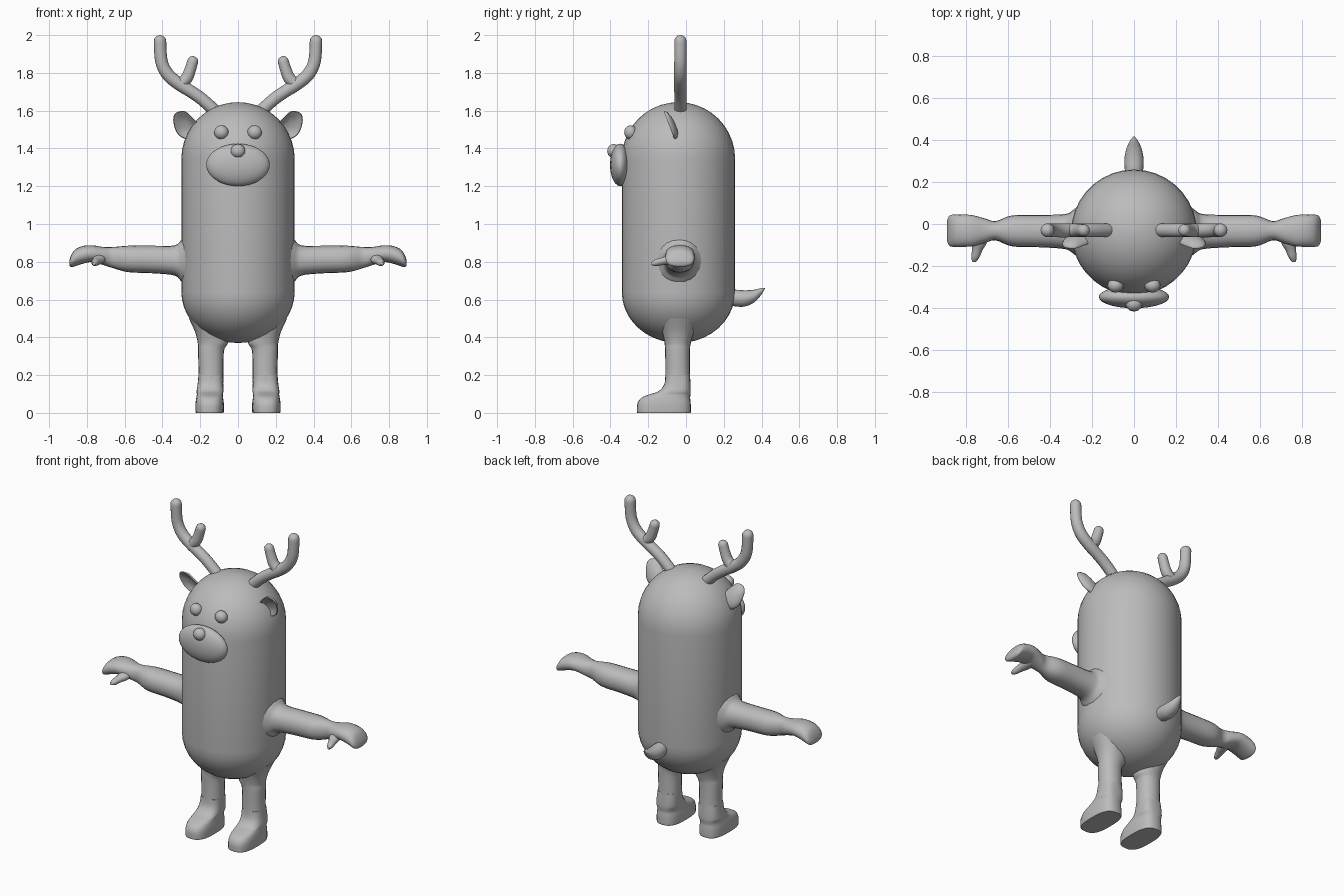
import bpy, bmesh, math
from mathutils import Vector

if "Cube" in bpy.data.objects:
    bpy.data.objects.remove(bpy.data.objects["Cube"])

grey = bpy.data.materials.new("plain grey")
grey.diffuse_color = (0.5, 0.5, 0.5, 1)
grey.use_nodes = True
grey.node_tree.nodes["Principled BSDF"].inputs["Base Color"].default_value = grey.diffuse_color


def smooth_rows(rows, steps=4):
    """Catmull-Rom interpolation of tuples of numbers."""
    out = []
    for i in range(len(rows) - 1):
        a, b, c, d = rows[max(i - 1, 0)], rows[i], rows[i + 1], rows[min(i + 2, len(rows) - 1)]
        for k in range(steps):
            t = k / steps
            out.append(tuple(
                0.5 * (2 * q + (r - p) * t + (2 * p - 5 * q + 4 * r - s) * t * t
                       + (3 * q - p - 3 * r + s) * t ** 3)
                for p, q, r, s in zip(a, b, c, d)))
    out.append(tuple(rows[-1]))
    return out


def finish(obj, mirror, angle):
    obj.data.materials.append(grey)
    if mirror:
        obj.modifiers.new("Mirror", 'MIRROR')
    bpy.ops.object.select_all(action='DESELECT')
    obj.select_set(True)
    bpy.context.view_layer.objects.active = obj
    bpy.ops.object.shade_smooth_by_angle(angle=math.radians(angle))


def skin(name, rings, mirror=False, angle=50):
    """Bridge a list of equal point rings and cap both ends."""
    bm = bmesh.new()
    vr = [[bm.verts.new(p) for p in ring] for ring in rings]
    n = len(rings[0])
    for a, b in zip(vr, vr[1:]):
        for i in range(n):
            j = (i + 1) % n
            bm.faces.new((a[i], a[j], b[j], b[i]))
    bm.faces.new(vr[0][::-1])
    bm.faces.new(vr[-1])
    bmesh.ops.recalc_face_normals(bm, faces=bm.faces)
    me = bpy.data.meshes.new(name)
    bm.to_mesh(me)
    bm.free()
    obj = bpy.data.objects.new(name, me)
    bpy.context.collection.objects.link(obj)
    finish(obj, mirror, angle)
    return obj


def loft(name, axis, rows, mirror=False, n=20, power=2.0, steps=4):
    """Rows are (position on axis, two centres, two radii)."""
    rings = []
    for t, c1, c2, r1, r2 in smooth_rows(rows, steps):
        ring = []
        for i in range(n):
            a = 2 * math.pi * i / n
            ca, sa = math.cos(a), math.sin(a)
            p = [0, 0, 0]
            p[axis] = t
            p[(axis + 1) % 3] = c1 + max(r1, 0.001) * math.copysign(abs(ca) ** (2 / power), ca)
            p[(axis + 2) % 3] = c2 + max(r2, 0.001) * math.copysign(abs(sa) ** (2 / power), sa)
            ring.append(p)
        rings.append(ring)
    return skin(name, rings, mirror)


def antler(name, path, y):
    """Round-tipped tube along (x, z, radius) points."""
    pts = smooth_rows(path, 5)
    x, z, r = pts[-1]
    d = Vector((x - pts[-2][0], z - pts[-2][1])).normalized()
    for k in range(1, 6):
        a = math.pi / 2 * k / 5.2
        pts.append((x + d.x * r * math.sin(a), z + d.y * r * math.sin(a), r * math.cos(a)))
    rings = []
    for i, (x, z, r) in enumerate(pts):
        p, q = pts[max(i - 1, 0)], pts[min(i + 1, len(pts) - 1)]
        t = Vector((q[0] - p[0], q[1] - p[1])).normalized()
        rings.append([(x - t.y * r * math.cos(a), y + r * math.sin(a), z + t.x * r * math.cos(a))
                      for a in (2 * math.pi * k / 14 for k in range(14))])
    skin(name, rings, True)


def ball(name, loc, scale, mirror=False):
    bm = bmesh.new()
    bmesh.ops.create_uvsphere(bm, u_segments=28, v_segments=18, radius=1)
    for v in bm.verts:
        v.co = Vector(loc) + v.co * Vector(scale)
    me = bpy.data.meshes.new(name)
    bm.to_mesh(me)
    bm.free()
    obj = bpy.data.objects.new(name, me)
    bpy.context.collection.objects.link(obj)
    finish(obj, mirror, 60)


# Capsule body with rounded ends
R, CY = 0.3, -0.04
profile = []
for k in range(11):
    a = math.pi / 2 * (1 - k / 10)
    profile.append((0.64 - 0.27 * math.sin(a), 0, CY, R * math.cos(a), R * math.cos(a)))
for k in range(11):
    a = math.pi / 2 * k / 10
    profile.append((1.345 + 0.3 * math.sin(a), 0, CY, R * math.cos(a), R * math.cos(a)))
loft("body", 2, [(z, cx, cy, r1, r2) for z, cx, cy, r1, r2 in profile], n=36, steps=1)

# Legs flaring into the hips, with feet pointing forward
loft("leg", 2, [
    (0.50, 0.145, -0.04, 0.115, 0.11), (0.43, 0.14, -0.042, 0.088, 0.085),
    (0.37, 0.133, -0.044, 0.08, 0.07), (0.33, 0.143, -0.045, 0.069, 0.066),
    (0.22, 0.143, -0.044, 0.066, 0.065), (0.155, 0.145, -0.044, 0.068, 0.068)],
    True, power=2.2)
loft("foot", 2, [
    (0.20, 0.144, -0.044, 0.064, 0.064), (0.15, 0.146, -0.046, 0.068, 0.07),
    (0.115, 0.148, -0.06, 0.071, 0.085), (0.098, 0.149, -0.085, 0.069, 0.109),
    (0.08, 0.15, -0.107, 0.071, 0.129), (0.05, 0.15, -0.116, 0.075, 0.141),
    (0.01, 0.15, -0.117, 0.075, 0.143), (0.0, 0.15, -0.117, 0.073, 0.141)],
    True, n=28, power=2.8)

# Arms with wrists and mitten hands
loft("arm", 0, [
    (0.24, -0.037, 0.805, 0.15, 0.15), (0.295, -0.037, 0.805, 0.10, 0.115),
    (0.335, -0.036, 0.807, 0.083, 0.08), (0.45, -0.034, 0.812, 0.077, 0.073),
    (0.58, -0.033, 0.815, 0.074, 0.07), (0.66, -0.032, 0.822, 0.046, 0.056),
    (0.71, -0.032, 0.83, 0.058, 0.048), (0.77, -0.032, 0.843, 0.074, 0.044),
    (0.82, -0.032, 0.837, 0.077, 0.047), (0.86, -0.032, 0.822, 0.077, 0.045),
    (0.882, -0.032, 0.805, 0.071, 0.033), (0.893, -0.032, 0.795, 0.045, 0.014)],
    True, power=2.2)
loft("thumb", 1, [
    (-0.03, 0.82, 0.73, 0.03, 0.035), (-0.09, 0.812, 0.737, 0.026, 0.034),
    (-0.125, 0.803, 0.748, 0.021, 0.025), (-0.16, 0.795, 0.757, 0.018, 0.019),
    (-0.182, 0.79, 0.763, 0.008, 0.008)], True, n=12)

# Short pointed tail
loft("tail", 1, [
    (0.20, 0.61, 0, 0.035, 0.035), (0.26, 0.608, 0, 0.044, 0.044),
    (0.31, 0.606, 0, 0.043, 0.046), (0.36, 0.618, 0, 0.034, 0.036),
    (0.395, 0.64, 0, 0.02, 0.02), (0.417, 0.659, 0, 0.003, 0.004)], n=16)

# Antlers: main beam and inner tine
antler("antler_beam", [
    (0.11, 1.585, 0.033), (0.15, 1.625, 0.033), (0.20, 1.668, 0.033), (0.25, 1.702, 0.033),
    (0.31, 1.74, 0.034), (0.37, 1.79, 0.034), (0.405, 1.86, 0.033), (0.413, 1.967, 0.033)], -0.03)
antler("antler_tine", [
    (0.31, 1.735, 0.032), (0.272, 1.772, 0.032), (0.252, 1.82, 0.03), (0.24, 1.86, 0.029)], -0.03)

# Cupped ears: convex back, rim, hollow front
outline = smooth_rows([
    (0.20, 1.52), (0.25, 1.572), (0.285, 1.598), (0.33, 1.588),
    (0.343, 1.55), (0.325, 1.485), (0.28, 1.45), (0.21, 1.445)], 3)
ear_rings = []
for s, dy in ((0.25, 0.024), (0.6, 0.018), (0.9, 0.006), (1.0, -0.004),
              (0.95, -0.012), (0.82, -0.008), (0.6, 0.004), (0.25, 0.01)):
    ring = []
    for x, z in outline:
        x, z = 0.272 + (x - 0.272) * s, 1.522 + (z - 1.522) * s
        ring.append((x, -0.05 - (z - 1.45) * 0.38 + dy, z))
    ear_rings.append(ring)
skin("ear", ear_rings, True, 70)

# Face
ball("eye", (0.088, -0.293, 1.485), (0.038, 0.034, 0.037), True)
ball("muzzle", (0, -0.348, 1.313), (0.168, 0.054, 0.112))
ball("nose", (0, -0.382, 1.386), (0.039, 0.035, 0.037))
